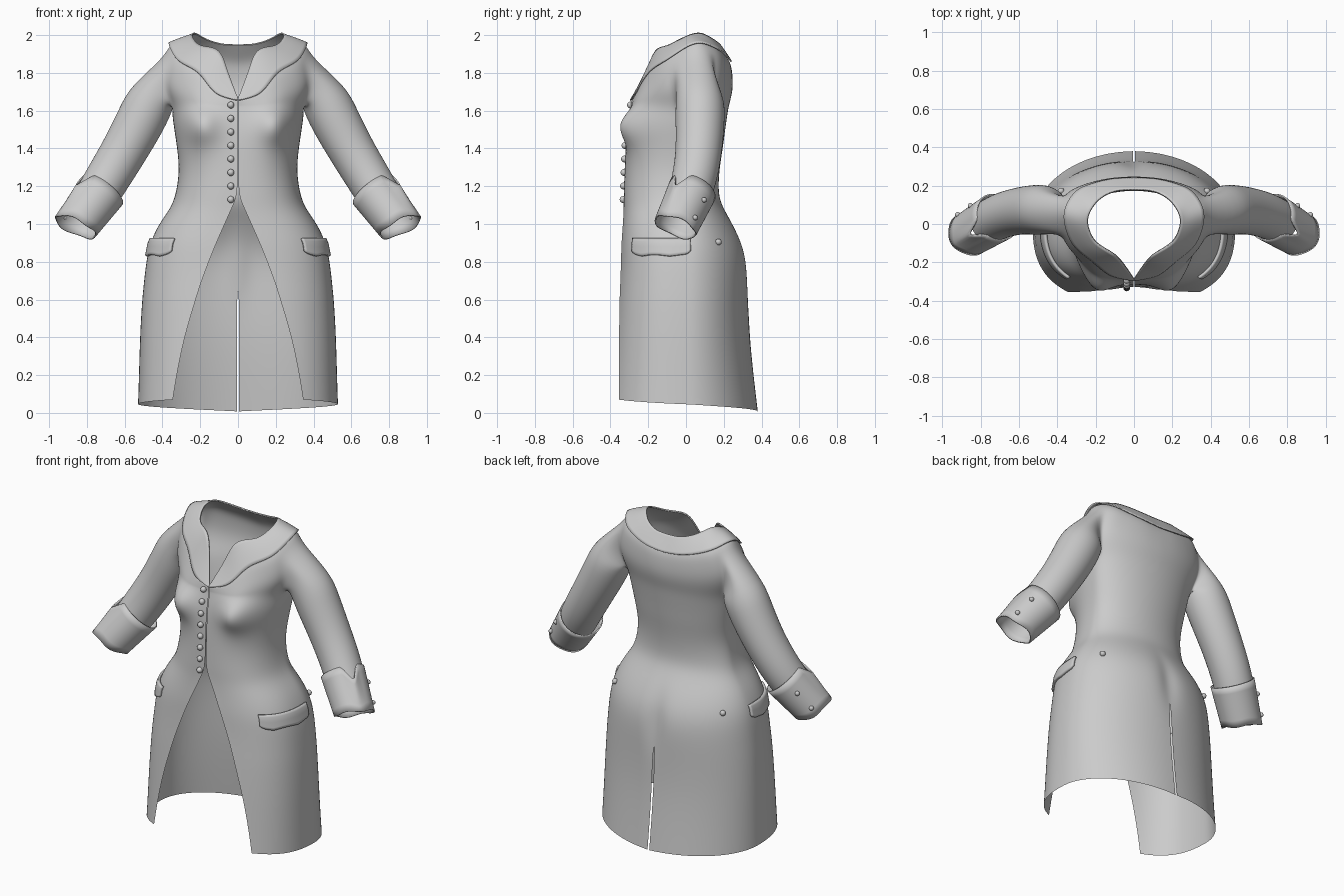
import bpy, bmesh
from math import sin, cos, pi, atan2, asin, exp, sqrt
from mathutils import Vector

if "Cube" in bpy.data.objects:
    bpy.data.objects.remove(bpy.data.objects["Cube"])

cloth = bpy.data.materials.new("grey cloth")
cloth.use_nodes = True
GREY = (0.6, 0.6, 0.6, 1)
cloth.diffuse_color = GREY
cloth.node_tree.nodes["Principled BSDF"].inputs["Base Color"].default_value = GREY

N = 24  # columns from front edge to centre back


def finish(name, bm, subdiv=0, thick=0, lift=0):
    mesh = bpy.data.meshes.new(name)
    bm.to_mesh(mesh)
    bm.free()
    mesh.materials.append(cloth)
    mesh.shade_smooth()
    ob = bpy.data.objects.new(name, mesh)
    bpy.context.collection.objects.link(ob)
    mirror = ob.modifiers.new("mirror", 'MIRROR')
    mirror.merge_threshold = 0.001
    if subdiv:
        sub = ob.modifiers.new("smooth", 'SUBSURF')
        sub.levels = sub.render_levels = subdiv
        sub.boundary_smooth = 'PRESERVE_CORNERS'
    if lift:
        dis = ob.modifiers.new("lift", 'DISPLACE')
        dis.strength, dis.mid_level = lift, 0
    if thick:
        sol = ob.modifiers.new("thickness", 'SOLIDIFY')
        sol.thickness, sol.offset = thick, -1
    return ob


def grid(bm, rows, skip=lambda j, k: False, closed=False):
    vs = [[bm.verts.new(p) for p in row] for row in rows]
    n = len(rows[0])
    for j in range(len(vs) - 1):
        for k in range(n if closed else n - 1):
            if not skip(j, k):
                m = (k + 1) % n
                bm.faces.new((vs[j][k], vs[j][m], vs[j + 1][m], vs[j + 1][k]))
    return vs


def spline(pts, u):
    x = u * (len(pts) - 1)
    i = min(int(x), len(pts) - 2)
    f = x - i
    b, c = Vector(pts[i]), Vector(pts[i + 1])
    a = Vector(pts[i - 1]) if i else 2 * b - c
    d = Vector(pts[i + 2]) if i + 2 < len(pts) else 2 * c - b
    return b + f * ((c - a) / 2 + f * (a - 2.5 * b + 2 * c - d / 2
                                       + f * ((d - a) / 2 + 1.5 * (b - c))))


# Body sections: height, half width, front y, back y, widest y, opening, squareness
SECTIONS = [
    (.07, .53, -.41, .38, 0, .345, .75), (.2, .525, -.40, .357, 0, .325, .75),
    (.4, .52, -.385, .337, 0, .285, .75), (.58, .51, -.37, .332, 0, .23, .75),
    (.68, .50, -.36, .332, 0, .20, .75), (.8, .487, -.35, .328, 0, .155, .75),
    (.9, .467, -.345, .303, 0, .115, .75), (1.0, .42, -.335, .25, 0, .07, .78),
    (1.08, .36, -.33, .20, 0, .035, .8), (1.15, .33, -.33, .17, 0, .002, .8),
    (1.28, .31, -.325, .175, 0, .002, .85), (1.4, .322, -.32, .195, .02, .002, .85),
    (1.48, .335, -.315, .205, .03, .002, .85), (1.55, .345, -.305, .215, .04, .002, .85),
    (1.62, .352, -.29, .225, .06, .002, .85)]


def section_at(z):
    for a, b in zip(SECTIONS, SECTIONS[1:]):
        if z <= b[0]:
            f = (z - a[0]) / (b[0] - a[0])
            return [p + f * (q - p) for p, q in zip(a, b)]
    return SECTIONS[-1]


def body_point(sec, t):
    z, w, yf, yb, ym, xf, e = sec
    s, c = max(sin(t), 0), cos(t)
    if c > 0:
        x, y = w * s ** e, ym + (yf - ym) * c ** e
        y -= .1 * exp(-((x - .2) / .09) ** 2 - ((z - 1.52) / .085) ** 2)
    else:
        x, y = w * s, ym - (yb - ym) * c
        y -= .03 * exp(-(x / .05) ** 2 - ((z - .8) / .14) ** 2)
    return Vector((x, y, z))


def section_row(sec):
    t0 = asin((sec[5] / sec[1]) ** (1 / sec[6]))
    row = [body_point(sec, t0 + (pi - t0) * k / N) for k in range(N + 1)]
    row[-1].x = .006 if sec[0] < .65 else 0
    return row


rows = [section_row(s) for s in SECTIONS]
for k, p in enumerate(rows[0]):
    p.z -= .062 * k / N

# Yoke: collar edge and neckline, front edge to centre back
COLLAR = [(.002, -.29, 1.65), (.12, -.265, 1.69), (.21, -.195, 1.80),
          (.32, -.10, 1.865), (.365, .05, 1.955), (.31, .16, 1.925),
          (.22, .205, 1.89), (.11, .23, 1.865), (0, .235, 1.855)]
NECK = [(.002, -.28, 1.66), (.05, -.21, 1.79), (.10, -.155, 1.915),
        (.20, -.09, 1.94), (.24, 0, 1.985), (.225, .07, 2.005),
        (.17, .135, 1.975), (.09, .17, 1.95), (0, .175, 1.945)]
edge = [spline(COLLAR, k / N) for k in range(N + 1)]
neck = [spline(NECK, k / N) for k in range(N + 1)]
chest = rows[-1]
base = len(rows) - 1
for f in (.25, .5, .8):
    row = []
    for k, (a, b) in enumerate(zip(chest, edge)):
        p = a.lerp(b, f)
        side = sin(pi * k / N) ** 2
        p.x += .045 * sin(pi * f) * side
        p.y += .02 * sin(pi * f) * (k > N / 2)
        row.append(p)
    rows.append(row)
middle = [a.lerp(b, .5) + Vector((0, 0, .008 * sin(pi * k / N)))
          for k, (a, b) in enumerate(zip(edge, neck))]
rows += [edge, middle, neck]

# Coat body with armholes, continued into the sleeves
bm = bmesh.new()
K0, K1 = N // 2 - 2, N // 2 + 2
vs = grid(bm, rows, lambda j, k: base <= j < base + 3 and K0 <= k < K1)
for j in (base + 1, base + 2):
    for k in range(K0 + 1, K1):
        bm.verts.remove(vs[j][k])
hole = [vs[j][k] for j in range(base, base + 4) for k in range(K0, K1 + 1)
        if j in (base, base + 3) or k in (K0, K1)]


def frame(d):
    d = d.normalized()
    u = Vector((-d.z, 0, d.x)).normalized()
    return u, d.cross(u)


ARM = [((.455, .075, 1.675), .128), ((.505, .075, 1.565), .132), ((.60, .07, 1.39), .122),
       ((.695, .045, 1.235), .119), ((.76, .01, 1.13), .113)]
centres = [Vector(c) for c, r in ARM]
u, v = frame(centres[1] - centres[0])
angle = lambda w: atan2((w.co - centres[0]).dot(v), (w.co - centres[0]).dot(u))
hole.sort(key=angle)
n = len(hole)
start = sum(angle(w) - 2 * pi * i / n for i, w in enumerate(hole)) / n
rings = []
for i, (c, (_, r)) in enumerate(zip(centres, ARM)):
    u, v = frame(centres[min(i + 1, len(ARM) - 1)] - centres[max(i - 1, 0)])
    rings.append([c + r * 1.03 * (u * cos(a) + v * sin(a))
                  for a in (start + 2 * pi * k / n for k in range(n))])
sleeve = grid(bm, rings, closed=True)
for k in range(n):
    m = (k + 1) % n
    bm.faces.new((hole[k], hole[m], sleeve[0][m], sleeve[0][k]))
finish("coat_body", bm, subdiv=2)

# Collar lying over the shoulders
bm = bmesh.new()
grid(bm, [edge, middle, neck])
finish("collar", bm, subdiv=2, thick=.008, lift=.01)

# Turned back cuffs with a notch on the outer side
CUFF_A, CUFF_B = Vector((.715, .035, 1.18)), Vector((.862, -.055, .985))
axis = (CUFF_B - CUFF_A).normalized()
cu, cv = frame(axis)


def cuff_point(s, a, out=0):
    notch = max(0, 1 - abs((a + pi) % (2 * pi) - pi - .45) / .4)
    r = .13 - .012 * s + out + .015 * notch * (1 - s)
    slide = (1 - s) * .1 * notch + s * (.022 * cos(a) + .006 * sin(4 * a))
    return CUFF_A.lerp(CUFF_B, s) + axis * slide + r * (cu * cos(a) + cv * sin(a))


bm = bmesh.new()
grid(bm, [[cuff_point(j / 6, 2 * pi * k / 64) for k in range(64)] for j in range(7)], closed=True)
finish("cuffs", bm, thick=.008)

# Scalloped pocket flaps on the hips
bm = bmesh.new()
flap = []
for j in range(7):
    row = []
    for k in range(25):
        q = k / 24
        low = .83 + .008 * abs(cos(2 * pi * q)) + .02 * (abs(2 * q - 1) ** 8)
        z = low + (.925 - low) * j / 6
        t = .72 + .93 * q
        p = body_point(section_at(z), t)
        row.append(p + Vector((sin(t), -cos(t), 0)) * .012)
    flap.append(row)
grid(bm, flap)
finish("pocket_flaps", bm, thick=.014)


def button(name, p, r=.018, mirrored=True):
    bm = bmesh.new()
    bmesh.ops.create_uvsphere(bm, u_segments=16, v_segments=10, radius=r)
    bmesh.ops.translate(bm, verts=bm.verts, vec=p)
    ob = finish(name, bm)
    if not mirrored:
        ob.modifiers.clear()


# Buttons: front row, cuffs and back of the hips
for i in range(8):
    z = 1.63 - i * .0715
    y = body_point(section_at(z), .08).y
    button(f"front_button_{i + 1}", Vector((-.038, y - .004, z)), mirrored=False)
for i, s in enumerate((.35, .8)):
    button(f"cuff_buttons_{i + 1}", cuff_point(s, -.9, .002), .014)
button("hip_buttons", body_point(section_at(.905), 2.18), .017)
